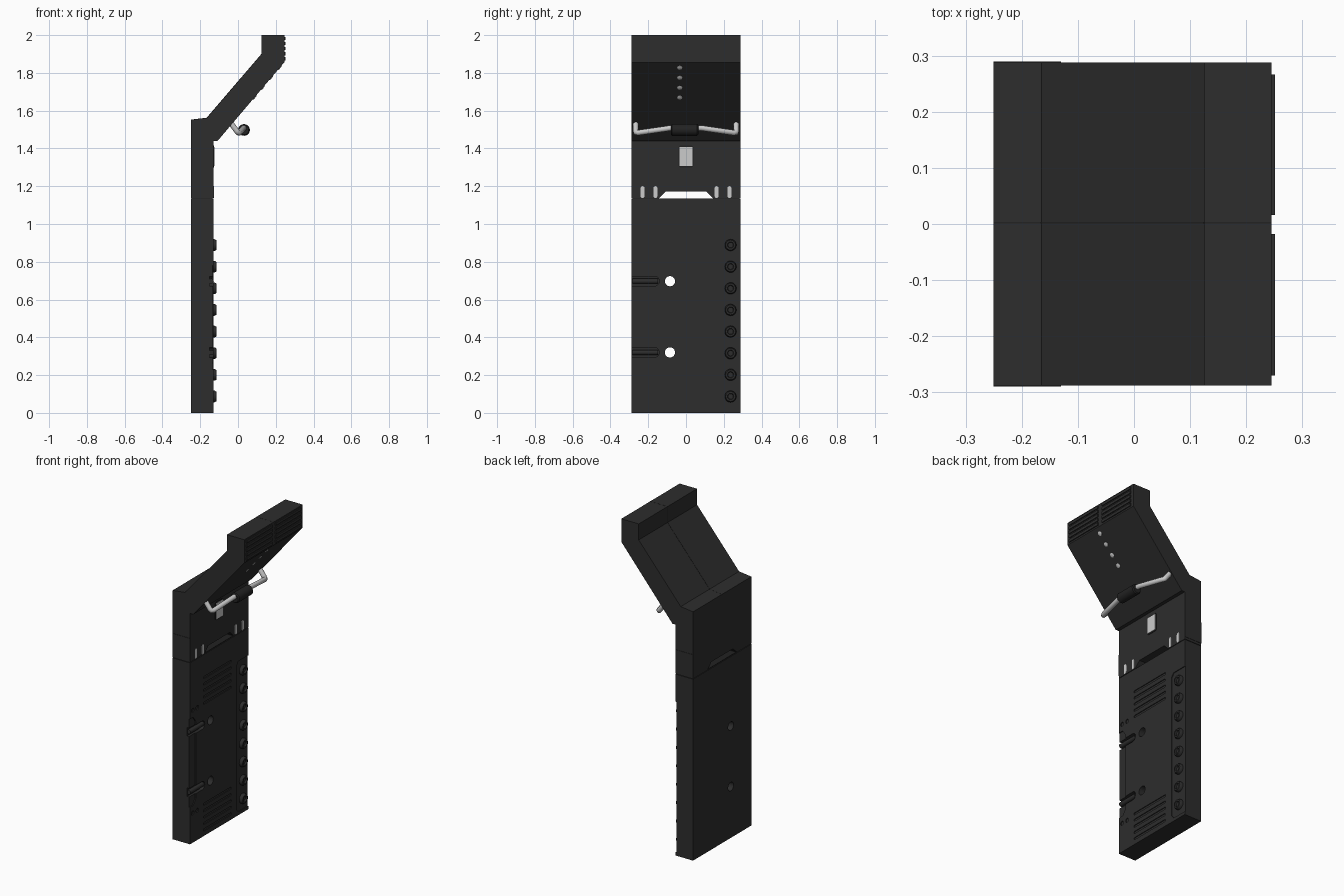
import bpy, bmesh, math
from mathutils import Vector

if "Cube" in bpy.data.objects:
    bpy.data.objects.remove(bpy.data.objects["Cube"])


def mat(name, c):
    m = bpy.data.materials.new(name)
    m.diffuse_color = (c, c, c, 1)
    m.use_nodes = True
    m.node_tree.nodes["Principled BSDF"].inputs["Base Color"].default_value = m.diffuse_color
    return m


BODY = mat("charcoal", 0.026)
DARK = mat("near_black", 0.016)
METAL = mat("light_grey_metal", 0.6)
W = 0.2875      # half width of the body
FX = -0.13      # plane of the front control face


def finish(name, bm, m, smooth=False):
    bmesh.ops.recalc_face_normals(bm, faces=bm.faces)
    me = bpy.data.meshes.new(name)
    bm.to_mesh(me)
    bm.free()
    ob = bpy.data.objects.new(name, me)
    bpy.context.collection.objects.link(ob)
    me.materials.append(m)
    if smooth:
        activate(ob)
        bpy.ops.object.shade_smooth_by_angle(angle=math.radians(35))
    return ob


def activate(ob):
    bpy.ops.object.select_all(action='DESELECT')
    ob.select_set(True)
    bpy.context.view_layer.objects.active = ob


def prism(name, pts, axis, a, b, m=BODY):
    """Extrude a 2D outline: axis 'x' takes (y, z) points, axis 'y' takes (x, z)."""
    bm = bmesh.new()
    place = (lambda p, d: (d, p[0], p[1])) if axis == 'x' else (lambda p, d: (p[0], d, p[1]))
    r0 = [bm.verts.new(place(p, a)) for p in pts]
    r1 = [bm.verts.new(place(p, b)) for p in pts]
    bm.faces.new(r0)
    bm.faces.new(r1)
    n = len(pts)
    for i in range(n):
        j = (i + 1) % n
        bm.faces.new((r0[i], r0[j], r1[j], r1[i]))
    return finish(name, bm, m)


def rect(u0, u1, v0, v1):
    return [(u0, v0), (u1, v0), (u1, v1), (u0, v1)]


def rounded(u0, u1, v0, v1, r, seg=5):
    pts = []
    corners = [(u1 - r, v1 - r, 0), (u0 + r, v1 - r, 90), (u0 + r, v0 + r, 180), (u1 - r, v0 + r, 270)]
    for cu, cv, st in corners:
        for k in range(seg + 1):
            t = math.radians(st + 90 * k / seg)
            pts.append((cu + r * math.cos(t), cv + r * math.sin(t)))
    return pts


def circle(u, v, r, n=24):
    return [(u + r * math.cos(2 * math.pi * i / n), v + r * math.sin(2 * math.pi * i / n)) for i in range(n)]


def cut(ob, pts, a, b):
    """Cut an outline out of the body along x, then discard the cutter."""
    c = prism("cutter", pts, 'x', a, b)
    c.hide_render = True
    mod = ob.modifiers.new("cut", 'BOOLEAN')
    mod.operation, mod.solver, mod.object = 'DIFFERENCE', 'EXACT', c
    activate(ob)
    bpy.ops.object.modifier_apply(modifier=mod.name)
    bpy.data.objects.remove(c)


def lathe(name, origin, direction, prof, m, n=20):
    """Spin (radius, height) points around a direction."""
    bm = bmesh.new()
    q = Vector((0, 0, 1)).rotation_difference(Vector(direction))
    rings = []
    for r, h in prof:
        rings.append([bm.verts.new(Vector(origin) + q @ Vector((x, y, h))) for x, y in circle(0, 0, r, n)])
    for s, t in zip(rings, rings[1:]):
        for i in range(n):
            j = (i + 1) % n
            bm.faces.new((s[i], s[j], t[j], t[i]))
    bm.faces.new(rings[0])
    bm.faces.new(rings[-1])
    return finish(name, bm, m, True)


def tube(name, pts, r, m):
    cu = bpy.data.curves.new(name, 'CURVE')
    cu.dimensions = '3D'
    cu.bevel_depth, cu.bevel_resolution, cu.use_fill_caps = r, 3, True
    sp = cu.splines.new('POLY')
    sp.points.add(len(pts) - 1)
    for p, co in zip(sp.points, pts):
        p.co = (*co, 1)
    cu.materials.append(m)
    ob = bpy.data.objects.new(name, cu)
    bpy.context.collection.objects.link(ob)
    activate(ob)
    bpy.ops.object.convert(target='MESH')
    bpy.ops.object.shade_smooth_by_angle(angle=math.radians(50))


# Main bodies: lower panel, upper bent panel, and recessed core showing as a seam
lower = prism("lower_panel", rect(-0.25, FX, 0, 1.1315), 'y', -W, W)
upper = prism("upper_panel", [(-0.25, 1.1355), (FX, 1.1355), (FX, 1.44), (-0.108, 1.44), (0.245, 1.856),
                              (0.245, 2.0), (0.125, 2.0), (0.125, 1.9), (-0.165, 1.562), (-0.25, 1.552)], 'y', -W, W)
prism("seam_core", rect(-0.246, FX - 0.004, 1.1, 1.1355), 'y', -W + 0.004, W - 0.004, DARK)

# Hand opening through the upper panel
cut(upper, [(-0.142, 1.12), (0.142, 1.12), (0.142, 1.137), (0.107, 1.171), (-0.107, 1.171), (-0.142, 1.137)], -0.4, 0)

# Lower panel: latch recess, hinge slots, through holes
cut(lower, [(-0.4, 0.23), (-0.255, 0.23), (-0.23, 0.265), (-0.23, 0.745), (-0.255, 0.78), (-0.4, 0.78)], FX - 0.006, 0)
for z in (0.32, 0.697):
    cut(lower, rounded(-0.4, -0.142, z - 0.026, z + 0.026, 0.025), FX - 0.02, 0)
    cut(lower, circle(-0.085, z, 0.027), -0.4, 0)
    tube("latch_rod", [(FX - 0.012, -W + 0.004, z), (FX - 0.012, -0.148, z)], 0.014, BODY)
# Small screw holes
for z in (0.185, 0.825):
    for y in (-0.26, -0.215):
        cut(lower, circle(y, z, 0.013, 12), FX - 0.006, 0)
# Ventilation grooves
for z0 in (0.03, 0.82):
    for i in range(5):
        z = z0 + i * 0.04
        cut(lower, rounded(-0.155, 0.12, z, z + 0.014, 0.006, 2), FX - 0.005, 0)
# Button strip recess
cut(lower, [(0.19, 0.02), (0.4, 0.02), (0.4, 0.96), (0.19, 0.96), (0.17, 0.935), (0.17, 0.045)], FX - 0.005, 0)

# Row of round buttons
for i in range(8):
    lathe("round_button", (FX - 0.006, 0.236, 0.087 + i * 0.1145), (1, 0, 0),
          [(0.031, 0), (0.031, 0.012), (0.026, 0.021), (0.017, 0.021), (0.014, 0.012)], BODY)

# Side plates around the seam
for s in (-1, 1):
    prism("side_plate", rect(-0.25, FX, 1.15, 1.285), 'y', s * W, s * (W + 0.002))

# Metal slots and the split central switch
for y in (-0.23, -0.162, 0.162, 0.23):
    prism("metal_slot", rounded(y - 0.01, y + 0.01, 1.138, 1.2, 0.009), 'x', FX - 0.002, FX + 0.002, METAL)
prism("switch_frame", rounded(-0.04, 0.04, 1.3, 1.415, 0.012), 'x', FX - 0.002, FX + 0.002, DARK)
for a, b in ((-0.034, -0.001), (0.001, 0.034)):
    prism("switch_half", rect(a, b, 1.308, 1.407), 'x', FX, FX + 0.005, METAL)

# Indicator studs on the sloped underside
for z in (1.67, 1.722, 1.775, 1.828):
    x = -0.108 + (z - 1.44) * 0.353 / 0.416
    lathe("indicator_stud", (x, -0.033, z), (0.416, 0, -0.353), [(0.014, -0.002), (0.014, 0.002), (0.009, 0.004)], METAL, 8)

# Vent slats on the top block
for y0, y1 in ((-0.27, -0.018), (0.016, 0.266)):
    for i in range(5):
        z = 1.866 + i * 0.027
        prism("vent_slat", rect(0.243, 0.251, z, z + 0.017), 'y', y0, y1)

# Thin centre seam over the top surfaces
path = [(-0.25, 1.552), (-0.165, 1.562), (0.125, 1.9), (0.125, 2.0), (0.245, 2.0)]
under = [(0.245, 1.999), (0.126, 1.999), (0.126, 1.899), (-0.164, 1.561), (-0.25, 1.551)]
prism("centre_seam", [(x - (0.001 if z < 1.99 and x > -0.2 else 0), z + 0.0005) for x, z in path] + under,
      'y', 0.001, 0.004, DARK)

# Bowed carry handle with metal arms and dark grip
for s in (-1, 1):
    tube("handle_arm", [(-0.05, s * 0.266, 1.55), (-0.008, s * 0.266, 1.494), (0.0, s * 0.264, 1.484),
                        (0.008, s * 0.252, 1.483), (0.03, s * 0.08, 1.508), (0.032, s * 0.03, 1.508)], 0.015, METAL)
lathe("handle_grip", (0.032, -0.08, 1.498), (0, 1, 0),
      [(0.025, 0), (0.031, 0.006), (0.031, 0.139), (0.025, 0.145)], DARK)
